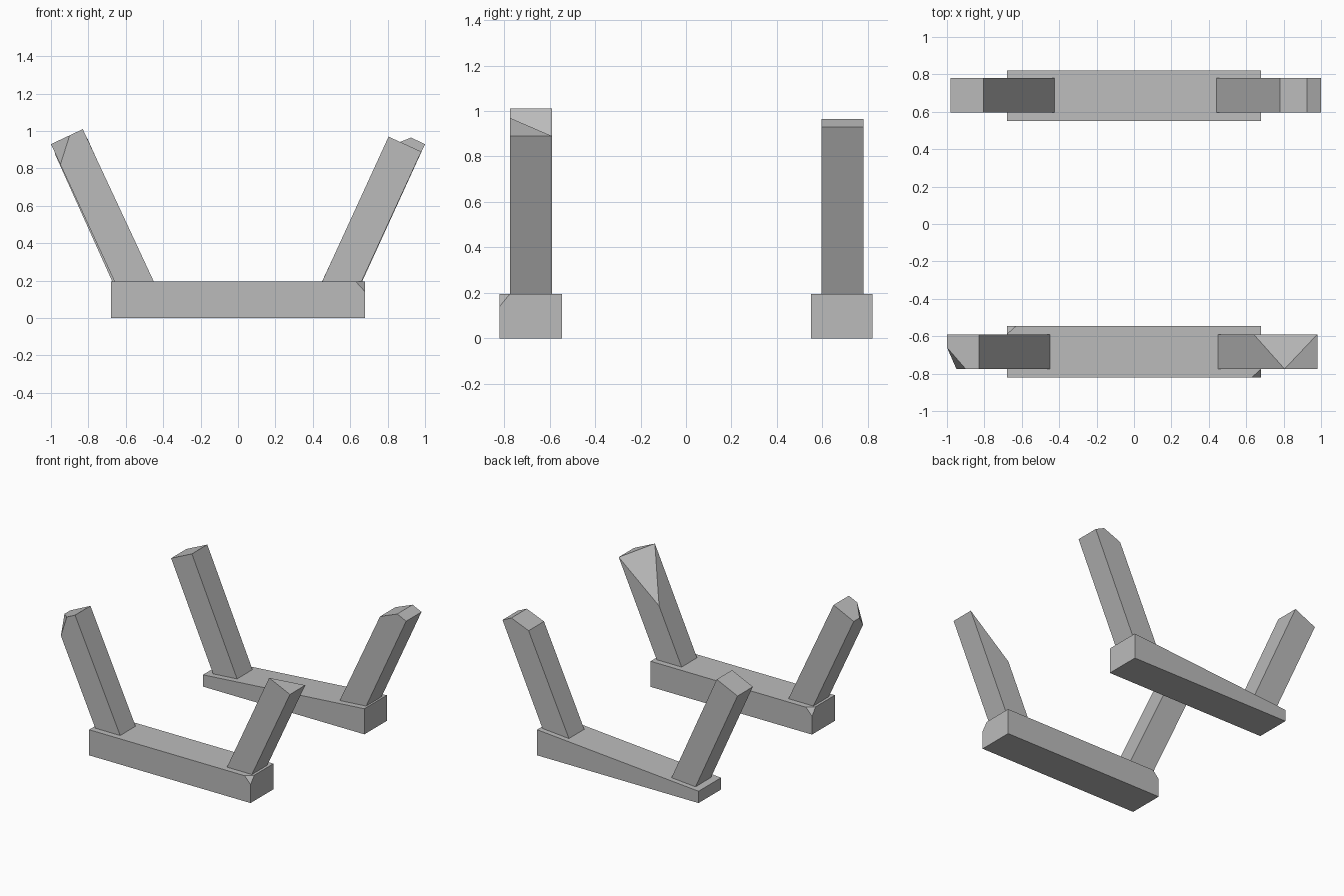
import bpy
import bmesh
from mathutils import Vector

old = bpy.data.objects.get("Cube")
if old:
    bpy.data.objects.remove(old, do_unlink=True)

# Single stone-grey material
GREY = (0.5, 0.5, 0.5, 1.0)
grey = bpy.data.materials.new("stone_grey")
grey.use_nodes = True
grey.diffuse_color = GREY
bsdf = next(n for n in grey.node_tree.nodes if n.type == "BSDF_PRINCIPLED")
bsdf.inputs["Base Color"].default_value = GREY


def chip_corner(bm, corner, points):
    """Slice off the corner along the plane through three points."""
    a, b, c = (Vector(p) for p in points)
    normal = (b - a).cross(c - a).normalized()
    if normal.dot(Vector(corner) - a) < 0:
        normal.negate()
    cut = bmesh.ops.bisect_plane(
        bm, geom=bm.verts[:] + bm.edges[:] + bm.faces[:], dist=0.0005,
        plane_co=a, plane_no=normal, clear_outer=True)
    rim = [e for e in bm.edges if e.is_boundary]
    if cut["geom_cut"] and rim:
        bmesh.ops.holes_fill(bm, edges=rim, sides=0)


def make_block(name, profile, y0, y1, chips=()):
    """Extrude an x-z profile from y0 to y1, then chip its corners."""
    bm = bmesh.new()
    face = bm.faces.new([bm.verts.new((x, y0, z)) for x, z in profile])
    sweep = bmesh.ops.extrude_face_region(bm, geom=[face])
    moved = [v for v in sweep["geom"] if isinstance(v, bmesh.types.BMVert)]
    bmesh.ops.translate(bm, verts=moved, vec=(0, y1 - y0, 0))
    for corner, points in chips:
        chip_corner(bm, corner, points)
    bmesh.ops.recalc_face_normals(bm, faces=bm.faces[:])
    mesh = bpy.data.meshes.new(name)
    bm.to_mesh(mesh)
    bm.free()
    mesh.materials.append(grey)
    obj = bpy.data.objects.new(name, mesh)
    bpy.context.scene.collection.objects.link(obj)
    return obj


def beam_chip(sx, y, inward):
    """Small chip on a top end corner of the front beam."""
    x, z = 0.68 * sx, 0.195
    return ((x, y, z), [(x - 0.05 * sx, y, z),
                        (x, y + 0.045 * inward, z),
                        (x, y, z - 0.055)])


# Base beams: the back one thins towards the right
FRONT_BEAM, BACK_BEAM = (-0.82, -0.545), (0.55, 0.82)
make_block("front_beam",
           [(-0.68, 0), (0.68, 0), (0.68, 0.195), (-0.68, 0.195)], *FRONT_BEAM,
           chips=[beam_chip(1, FRONT_BEAM[0], 1), beam_chip(-1, FRONT_BEAM[1], -1)])
make_block("back_beam",
           [(-0.68, 0), (0.68, 0), (0.68, 0.195), (-0.68, 0.09)], *BACK_BEAM)

# Leaning posts, each with its own broken top
F0, F1 = -0.775, -0.59
B0, B1 = 0.595, 0.78
make_block("front_left_post",
           [(0.443, 0.18), (0.805, 0.97), (0.98, 0.89), (0.653, 0.18)], F0, F1,
           chips=[((0.805, F1, 0.97),
                   [(0.64, F1, 0.61), (0.805, F0, 0.97), (0.98, F1, 0.89)])])
make_block("front_right_post",
           [(-0.443, 0.18), (-0.83, 1.01), (-1.0, 0.93), (-0.653, 0.18)], F0, F1,
           chips=[((-1.0, F0, 0.93),
                   [(-0.9, F0, 0.977), (-0.95, F0, 0.82), (-1.0, -0.66, 0.93)])])
make_block("back_left_post",
           [(0.435, 0.165), (0.78, 0.907), (0.925, 0.965), (1.0, 0.93), (0.65, 0.165)],
           B0, B1)
make_block("back_right_post",
           [(-0.42, 0.1), (-0.805, 0.96), (-0.98, 0.88), (-0.62, 0.08)], B0, B1)
